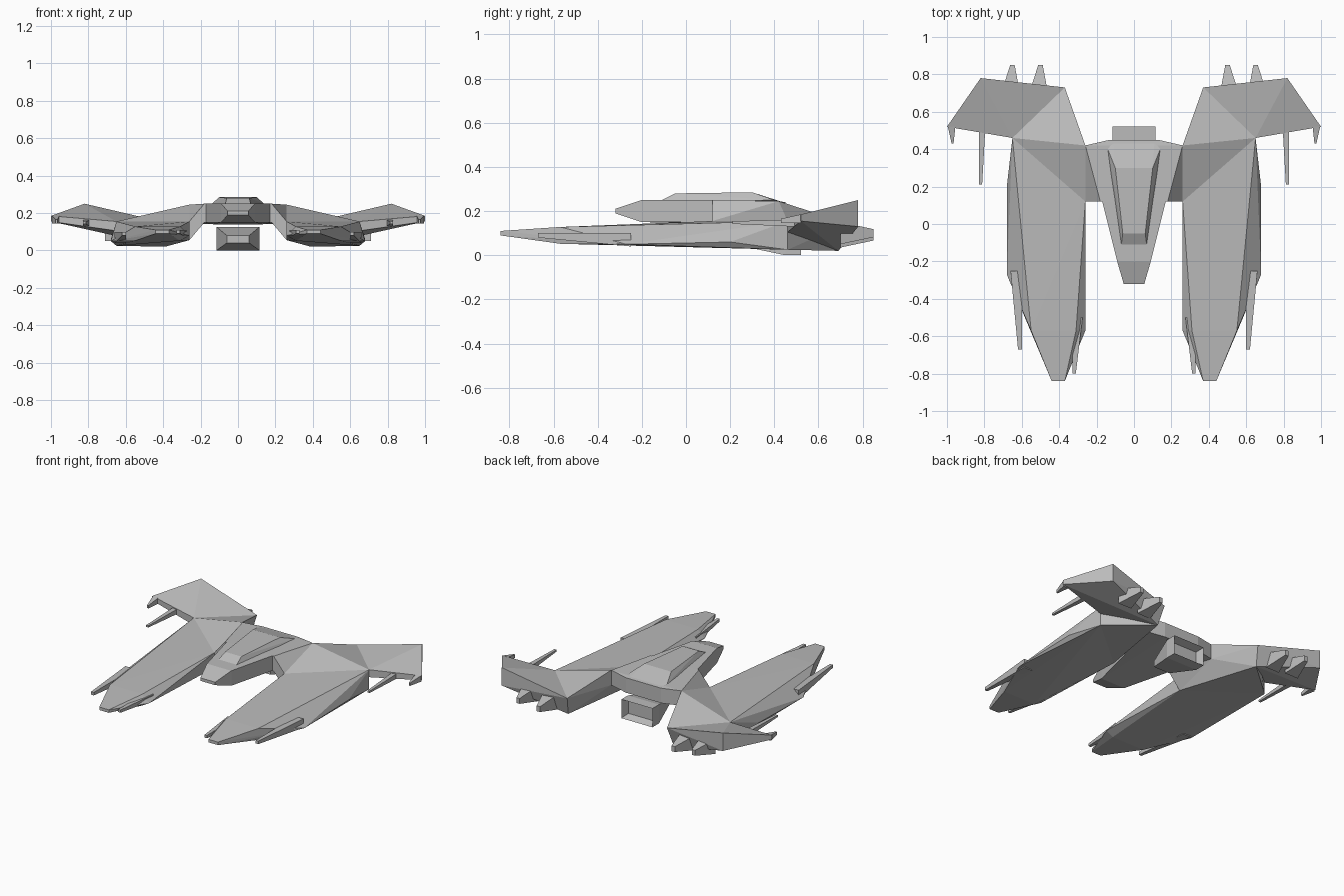
import bpy
import bmesh
from mathutils import Vector

default_cube = bpy.data.objects.get("Cube")
if default_cube:
    bpy.data.objects.remove(default_cube)

hull_colour = (.5, .5, .5, 1)
hull_grey = bpy.data.materials.new("hull grey")
hull_grey.use_nodes = True
hull_grey.diffuse_color = hull_colour
shader = hull_grey.node_tree.nodes["Principled BSDF"]
shader.inputs["Base Color"].default_value = hull_colour


def below(corner, depth):
    """The point straight underneath a corner."""
    return corner - Vector((0, 0, depth))


def frame(x, y, z, half_width, half_height):
    """Four corners of an upright rectangle facing forward."""
    return [Vector((x + side * half_width, y, z + level * half_height))
            for side in (-1, 1) for level in (-1, 1)]


def solid(name, corners, mirrored=False, recess=None):
    """Faceted solid wrapped around its corners, with an optional rear recess."""
    bm = bmesh.new()
    for corner in corners:
        bm.verts.new(corner)
    bmesh.ops.remove_doubles(bm, verts=bm.verts, dist=.0001)
    bmesh.ops.convex_hull(bm, input=bm.verts)
    inside = [vert for vert in bm.verts if not vert.link_faces]
    bmesh.ops.delete(bm, geom=inside, context="VERTS")
    bmesh.ops.dissolve_limit(bm, angle_limit=.01, verts=bm.verts, edges=bm.edges)
    bmesh.ops.recalc_face_normals(bm, faces=bm.faces)
    if recess:
        rear = max(bm.faces, key=lambda face: face.normal.y)
        bmesh.ops.inset_region(bm, faces=[rear], thickness=recess)
        bmesh.ops.translate(bm, verts=rear.verts, vec=(0, -2 * recess, 0))
    mesh = bpy.data.meshes.new(name)
    bm.to_mesh(mesh)
    bm.free()
    mesh.materials.append(hull_grey)
    part = bpy.data.objects.new(name, mesh)
    bpy.context.collection.objects.link(part)
    if mirrored:
        mirror = part.modifiers.new("mirror", "MIRROR")
        mirror.use_mirror_merge = False


# Corners shared by the neighbouring panels of the left half
beam_corner = Vector((.18, .12, .25))
peak = Vector((.26, .42, .245))
front_root = Vector((.26, .12, .155))
wing_root = Vector((.65, .46, .155))
valley = Vector((.37, .73, .145))
crest = Vector((.82, .78, .25))
wing_tip = Vector((1, .52, .185))
keel = Vector((.39, .69, .02))
thickness = .1
nacelle_heel = below(wing_root, .13)

# Cockpit body, canopy and the beam behind them
solid("cockpit_body",
      frame(0, -.32, .2, .055, .01) + frame(0, -.2, .2, .09, .05)
      + frame(0, .12, .2, .17, .05) + frame(0, .45, .19, .13, .05))
solid("canopy",
      frame(0, -.13, .24, .07, 0) + frame(0, -.05, .28, .06, 0)
      + frame(0, .3, .285, .1, 0) + frame(0, .4, .25, .14, 0)
      + frame(0, .44, .24, .11, 0))
solid("cross_beam",
      frame(0, beam_corner.y, .2, beam_corner.x, .05)
      + frame(0, peak.y, .195, peak.x, .05) + frame(0, .45, .19, .13, .05))
solid("beam_root",
      [below(corner, depth) for corner in (beam_corner, front_root, peak)
       for depth in (0, thickness)], mirrored=True)

# Sloped shoulder between beam, nacelle and wing
solid("shoulder",
      [peak, front_root, wing_root, valley, keel, nacelle_heel,
       below(front_root, thickness), below(peak, thickness)], mirrored=True)

# Long forward nacelle
side_edge = [Vector((.26, -.57, .08)), Vector((.68, -.27, .05)), Vector((.68, .2, .06))]
solid("nacelle",
      frame(.405, -.84, .1, .035, .01) + frame(.43, -.57, .09, .12, .038) + side_edge
      + [front_root, below(front_root, thickness), wing_root, nacelle_heel],
      mirrored=True)

# Swept rear wing with a drooping hook at its tip
solid("wing",
      [wing_root, valley, crest, wing_tip, keel, below(wing_root, .05),
       below(crest, .12), below(wing_tip, .03)], mirrored=True)
solid("wing_tip_hook",
      frame(.97, .43, .155, .005, .01) + frame(.975, wing_tip.y, .165, .02, .02),
      mirrored=True)

# Guns: slim tips growing out of thicker roots
solid("wing_cannon",
      frame(.82, .21, .148, .008, .006) + frame(.81, .6, .145, .02, .02), mirrored=True)
solid("inner_gun",
      frame(.32, -.8, .1, .009, .009) + frame(.3, -.5, .09, .025, .02), mirrored=True)
solid("outer_gun",
      frame(.61, -.67, .09, .01, .01) + frame(.63, -.25, .07, .03, .03), mirrored=True)

# Rear fins under the wing, alike but for their place
for name, x, z in (("inner_fin", .5, .085), ("outer_fin", .65, .1)):
    solid(name, frame(x, .85, z, .012, .018) + frame(x + .01, .7, z, .05, .05),
          mirrored=True)

# Central engine with a recessed nozzle
solid("engine",
      frame(0, .26, .06, .06, .02) + frame(0, .45, .063, .115, .063)
      + frame(0, .52, .063, .115, .063), recess=.025)
